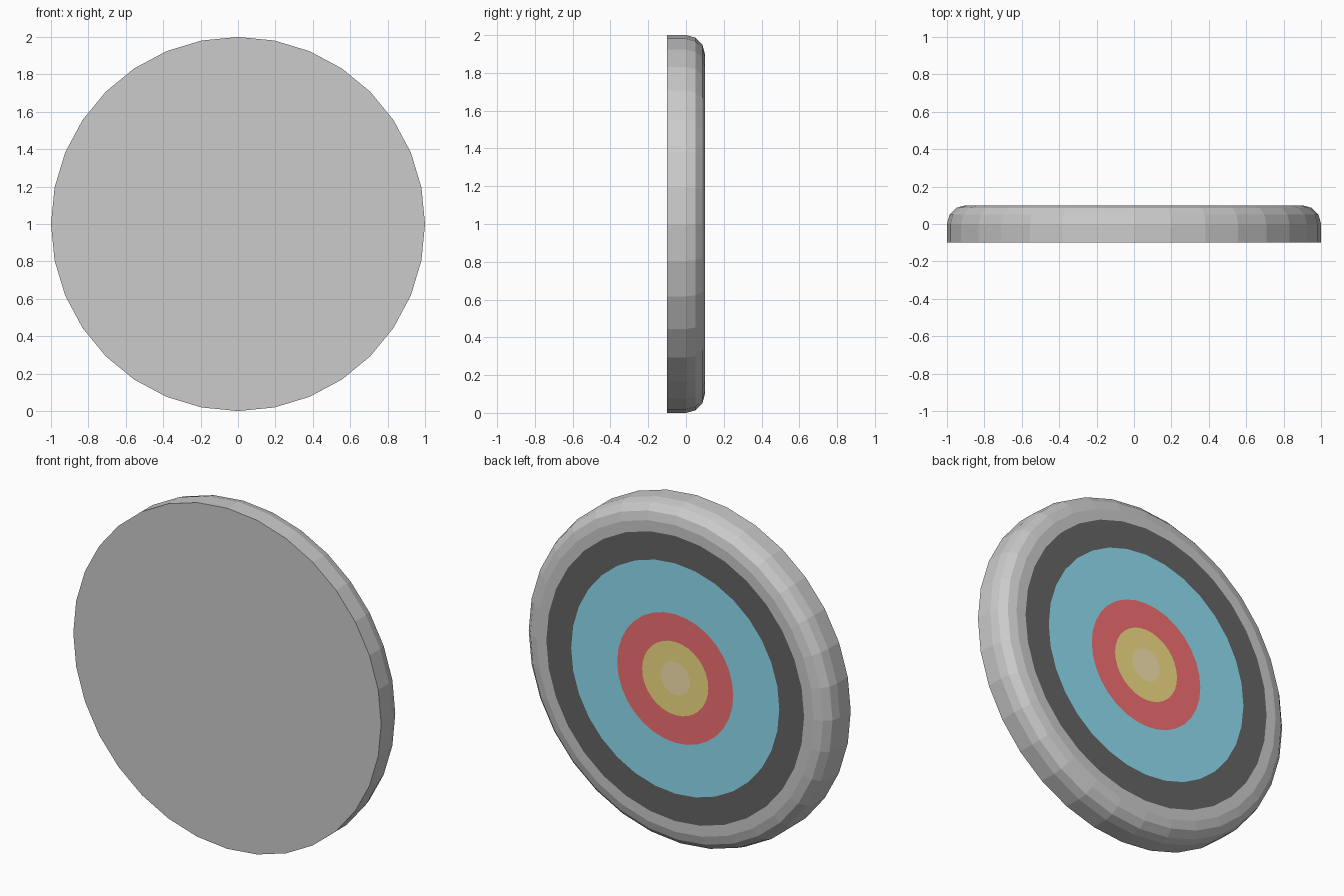
import bpy, bmesh, math

if "Cube" in bpy.data.objects:
    bpy.data.objects.remove(bpy.data.objects["Cube"])

SIDES = 32


def paint(name, rgb):
    mat = bpy.data.materials.new(name)
    mat.diffuse_color = (*rgb, 1)
    mat.use_nodes = True
    mat.node_tree.nodes["Principled BSDF"].inputs["Base Color"].default_value = mat.diffuse_color
    return mat


# Rings on the back face, outer to inner: radius, material slot
rings = [(0.837, 1), (0.676, 2), (0.377, 3), (0.215, 4), (0.096, 5)]

# Rounded rim: flat front edge, then a three-segment quarter round to the back
profile = [(1.0, -0.1, 0)]
for i in range(4):
    a = math.radians(30 * i)
    profile.append((0.9 + 0.1 * math.cos(a), 0.1 * math.sin(a), 0))
profile += [(r, 0.1, slot) for r, slot in rings]

bm = bmesh.new()


def loop(radius, y):
    return [bm.verts.new((radius * math.sin(2 * math.pi * i / SIDES), y,
                          1 + radius * math.cos(2 * math.pi * i / SIDES)))
            for i in range(SIDES)]


# Front disc, then successive bands, then the bullseye cap
loops = [loop(r, y) for r, y, _ in profile]
bm.faces.new(loops[0])
for k in range(len(loops) - 1):
    for i in range(SIDES):
        j = (i + 1) % SIDES
        face = bm.faces.new((loops[k][i], loops[k][j], loops[k + 1][j], loops[k + 1][i]))
        face.material_index = profile[k][2]
bm.faces.new(loops[-1]).material_index = profile[-1][2]
bmesh.ops.recalc_face_normals(bm, faces=bm.faces)

mesh = bpy.data.meshes.new("target_disc")
bm.to_mesh(mesh)
bm.free()
for name, rgb in [("grey", (0.8, 0.8, 0.8)), ("black", (0.13, 0.13, 0.13)),
                  ("blue", (0.28, 0.73, 0.9)), ("red", (0.9, 0.16, 0.17)),
                  ("yellow", (0.9, 0.74, 0.23)), ("pale_yellow", (0.93, 0.78, 0.44))]:
    mesh.materials.append(paint(name, rgb))
target = bpy.data.objects.new("target_disc", mesh)
bpy.context.collection.objects.link(target)
